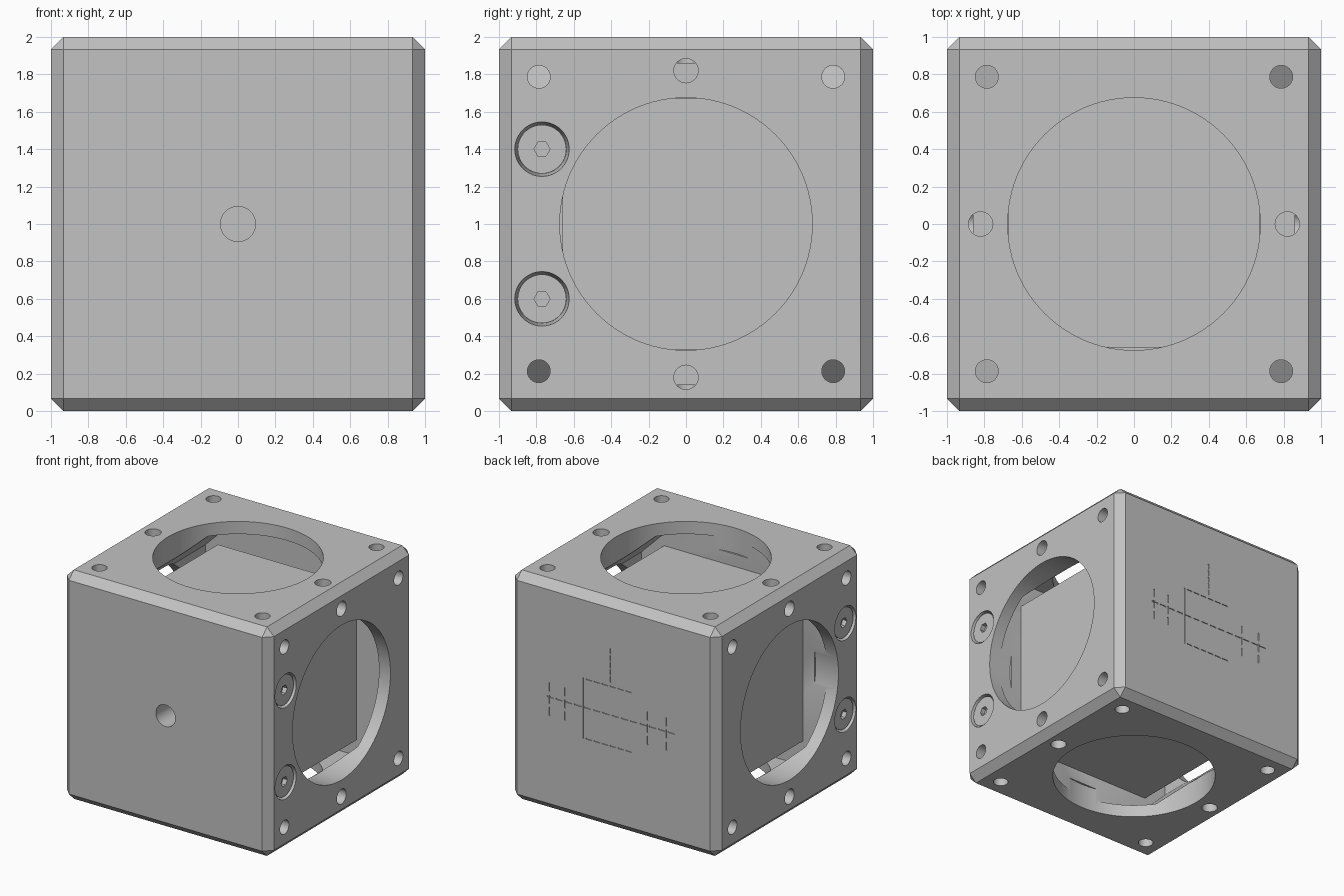
import bpy
import bmesh
from math import radians
from mathutils import Vector, Matrix

if "Cube" in bpy.data.objects:
    bpy.data.objects.remove(bpy.data.objects["Cube"], do_unlink=True)

CENTRE = Vector((0, 0, 1))
MITRE = 1.57

grey = bpy.data.materials.new("satin grey")
grey.use_nodes = True
COLOUR = (0.54, 0.54, 0.54, 1)
grey.diffuse_color = COLOUR
grey.node_tree.nodes["Principled BSDF"].inputs["Base Color"].default_value = COLOUR


def make(name, bm):
    mesh = bpy.data.meshes.new(name)
    bmesh.ops.recalc_face_normals(bm, faces=bm.faces)
    bm.to_mesh(mesh)
    bm.free()
    mesh.materials.append(grey)
    obj = bpy.data.objects.new(name, mesh)
    obj.location = CENTRE
    bpy.context.collection.objects.link(obj)
    return obj


def box(bm, lo, hi):
    lo, hi = Vector(lo), Vector(hi)
    size = Matrix.Diagonal((hi - lo).to_4d())
    size[3][3] = 1
    bmesh.ops.create_cube(bm, size=1, matrix=Matrix.Translation((lo + hi) / 2) @ size)


def plug(bm, d, at, r, inner, outer=1.05, seg=32, r_inner=None):
    """Cylinder or cone along direction d, between two distances from the centre."""
    d = Vector(d)
    turn = Vector((0, 0, 1)).rotation_difference(d).to_matrix().to_4x4()
    place = Matrix.Translation(Vector(at) + d * (inner + outer) / 2)
    return bmesh.ops.create_cone(
        bm, cap_ends=True, segments=seg, radius1=r_inner or r, radius2=r,
        depth=outer - inner, matrix=place @ turn)["verts"]


def cut(target, cutter, use_self=False):
    cutter.hide_render = True
    mod = target.modifiers.new("cut", "BOOLEAN")
    mod.operation = "DIFFERENCE"
    mod.solver = "EXACT"
    mod.use_self = use_self
    mod.object = cutter
    bpy.context.view_layer.update()
    graph = bpy.context.evaluated_depsgraph_get()
    mesh = bpy.data.meshes.new_from_object(target.evaluated_get(graph))
    target.modifiers.clear()
    target.data = mesh
    bpy.data.objects.remove(cutter, do_unlink=True)


def smooth(obj):
    bpy.ops.object.select_all(action="DESELECT")
    obj.select_set(True)
    bpy.context.view_layer.objects.active = obj
    bpy.ops.object.shade_smooth_by_angle(angle=radians(30))


# Chamfered outer housing
bm = bmesh.new()
box(bm, (-1, -1, -1), (1, 1, 1))
bmesh.ops.bevel(bm, geom=bm.edges[:], offset=0.067, segments=1, affect="EDGES")
housing = make("housing", bm)

# Inner cavity: a square with cut corners, run front to back
bm = bmesh.new()
box(bm, (-0.89, -0.658, -0.89), (0.89, 0.82, 0.89))
along_y = [e for e in bm.edges
           if abs((e.verts[0].co - e.verts[1].co).y) > 1]
bmesh.ops.bevel(bm, geom=along_y, offset=0.33, segments=1, affect="EDGES")
cut(housing, make("cavity_cutter", bm))

# Side openings, and top and bottom openings, with their bolt holes
for axis, other in ((0, 2), (2, 0)):
    bm = bmesh.new()
    for side in (-1, 1):
        d = Vector((0, 0, 0))
        d[axis] = side
        plug(bm, d, (0, 0, 0), 0.675, 0.78, seg=96)
        for s in (-1, 1):
            at = Vector((0, 0, 0))
            at[other] = s * 0.82
            plug(bm, d, at, 0.065, 0.86)
            # Corner holes meet their neighbours at a mitre
            for y in (-0.787, 0.787):
                at = Vector((0, y, 0))
                at[other] = s * 0.787
                for v in plug(bm, d, at, 0.061, 0.7):
                    if v.co.dot(d) < 0.9:
                        v.co += d * (MITRE - abs(v.co[other]) - v.co.dot(d))
            # Countersunk screw seats
            if axis == 0:
                plug(bm, d, (0, -0.77, s * 0.4), 0.146, 0.92, 1.002, 48, 0.131)
    cut(housing, make("opening_cutter", bm))

# Blind hole in the front
bm = bmesh.new()
plug(bm, (0, -1, 0), (0, 0, 0), 0.094, 0.72, seg=48)
cut(housing, make("front_hole_cutter", bm))

# Line diagram engraved in the back
bm = bmesh.new()


def groove(x0, z0, x1, z1, w=0.005):
    box(bm, (min(x0, x1) - w, 0.992, min(z0, z1) - w),
        (max(x0, x1) + w, 1.02, max(z0, z1) + w))


def dashes(x0, z0, x1, z1, count):
    a, step = Vector((x0, z0)), Vector((x1 - x0, z1 - z0)) / count
    for i in range(count):
        p, q = a + step * i, a + step * (i + 0.6)
        groove(p.x, p.y, q.x, q.y)


groove(0.29, -0.27, 0.29, 0.25)
for z in (-0.27, 0.25):
    dashes(0.26, z, -0.2, z, 6)
dashes(0.64, 0, -0.62, 0, 14)
dashes(0.03, 0.29, 0.03, 0.6, 5)
for x in (0.62, 0.47, -0.33, -0.51):
    dashes(x, -0.16, x, 0.16, 3)
cut(housing, make("diagram_cutter", bm), use_self=True)
smooth(housing)

# Solid block held inside, standing on the front wall
bm = bmesh.new()
box(bm, (-0.672, -0.66, -0.672), (0.672, 0.684, 0.672))
make("inner_block", bm)

# Socket screws in both sides
for side, label in ((1, "left"), (-1, "right")):
    for s, level in ((1, "upper"), (-1, "lower")):
        d, at = (side, 0, 0), (0, -0.77, s * 0.4)
        bm = bmesh.new()
        plug(bm, d, at, 0.13, 0.915, 0.985, 48)
        screw = make(f"{label}_{level}_screw", bm)
        bm = bmesh.new()
        plug(bm, d, at, 0.043, 0.945, 1.02, 6)
        cut(screw, make("socket_cutter", bm))
        smooth(screw)
